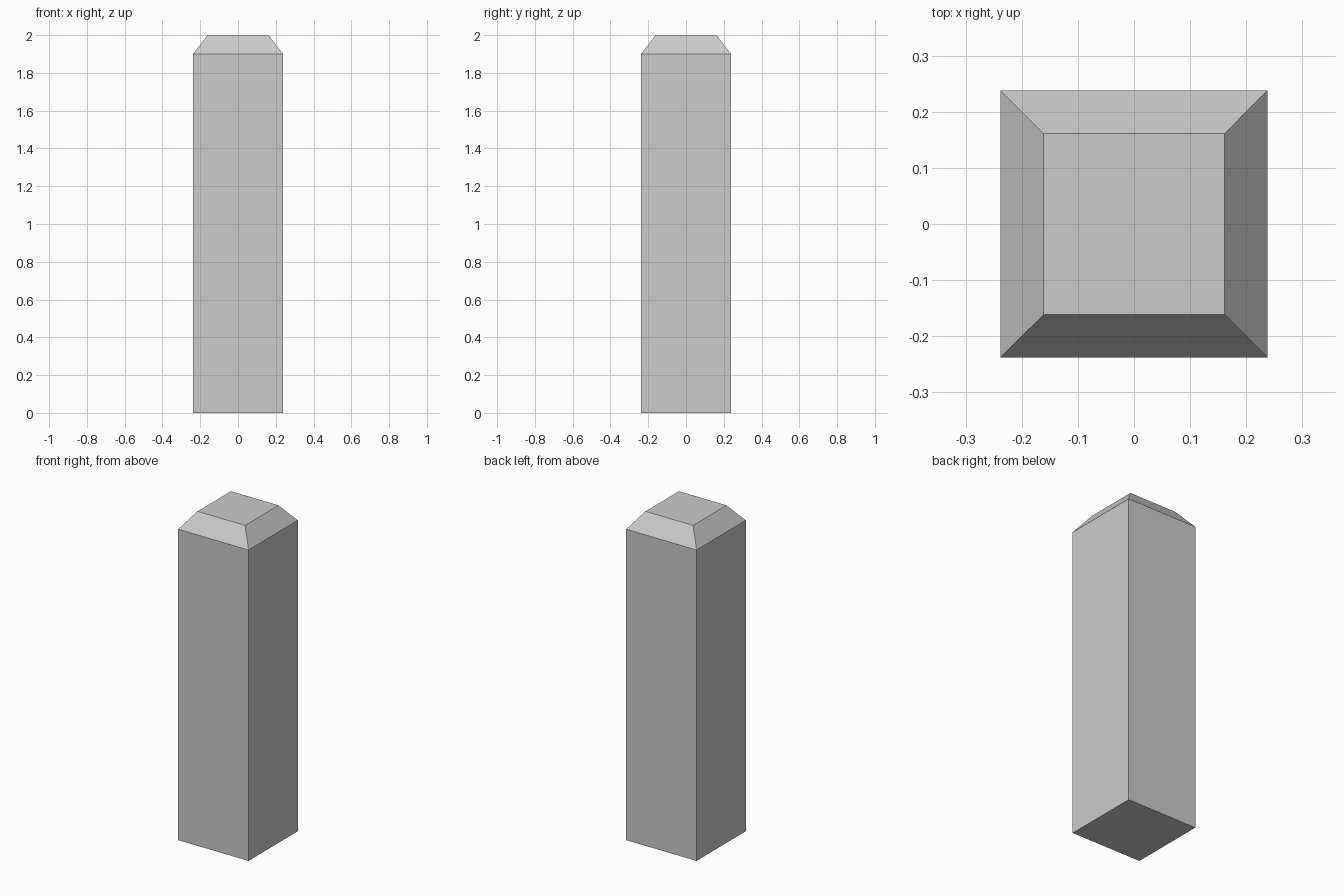
import bpy
import bmesh

if "Cube" in bpy.data.objects:
    bpy.data.objects.remove(bpy.data.objects["Cube"])

HALF, TOP_HALF = 0.238, 0.161   # half widths of shaft and chamfered top
SHOULDER, HEIGHT = 1.9, 2.0


def square_ring(bm, half, z):
    corners = ((-1, -1), (1, -1), (1, 1), (-1, 1))
    return [bm.verts.new((x * half, y * half, z)) for x, y in corners]


# Square post with a chamfered cap, lofted from three square rings
bm = bmesh.new()
profile = [(HALF, 0.0), (HALF, SHOULDER), (TOP_HALF, HEIGHT)]
rings = [square_ring(bm, half, z) for half, z in profile]
for low, high in zip(rings, rings[1:]):
    for i in range(4):
        j = (i + 1) % 4
        bm.faces.new((low[i], low[j], high[j], high[i]))
bm.faces.new(rings[0][::-1])
bm.faces.new(rings[-1])

mesh = bpy.data.meshes.new("post")
bm.to_mesh(mesh)
bm.free()
bpy.context.collection.objects.link(bpy.data.objects.new("post", mesh))
